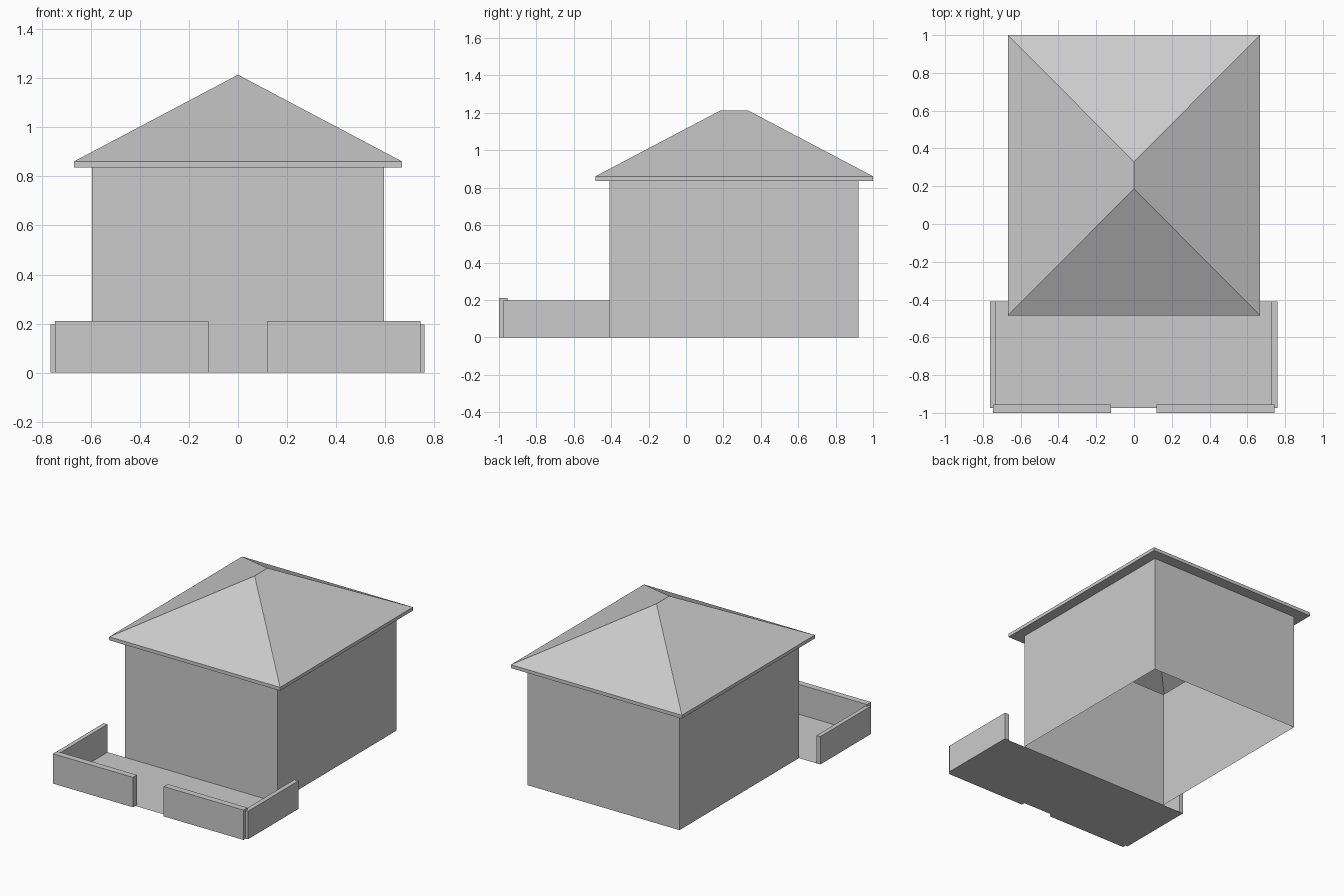
import bpy
import bmesh

if "Cube" in bpy.data.objects:
    bpy.data.objects.remove(bpy.data.objects["Cube"])

grey = bpy.data.materials.new("plain grey")
grey.diffuse_color = (0.6, 0.6, 0.6, 1.0)
grey.use_nodes = True
grey.node_tree.nodes["Principled BSDF"].inputs["Base Color"].default_value = grey.diffuse_color


def finish(name, bm):
    mesh = bpy.data.meshes.new(name)
    bm.to_mesh(mesh)
    bm.free()
    mesh.materials.append(grey)
    obj = bpy.data.objects.new(name, mesh)
    bpy.context.collection.objects.link(obj)
    return obj


def ring(bm, hx, y0, y1, z):
    """Rectangle of vertices, counter-clockwise from the front left."""
    return [bm.verts.new((x, y, z))
            for x, y in ((-hx, y0), (hx, y0), (hx, y1), (-hx, y1))]


def bridge(bm, low, high):
    for i in range(4):
        j = (i + 1) % 4
        bm.faces.new((low[i], low[j], high[j], high[i]))


def box(name, x0, x1, y0, y1, z1):
    bm = bmesh.new()
    low, high = ring(bm, 1, y0, y1, 0), ring(bm, 1, y0, y1, z1)
    for v in bm.verts:
        v.co.x = x0 if v.co.x < 0 else x1
    bridge(bm, low, high)
    bm.faces.new(low[::-1])
    bm.faces.new(high)
    return finish(name, bm)


# House walls: thin shell, open below and above
bm = bmesh.new()
bridge(bm, ring(bm, 0.595, -0.41, 0.922, 0), ring(bm, 0.595, -0.41, 0.922, 0.837))
finish("house_walls", bm)

# Hipped roof: soffit, fascia and four slopes, hollow inside
bm = bmesh.new()
soffit = ring(bm, 0.595, -0.41, 0.922, 0.837)
eave_low = ring(bm, 0.668, -0.484, 1.0, 0.837)
eave_top = ring(bm, 0.668, -0.484, 1.0, 0.861)
bridge(bm, soffit, eave_low)
bridge(bm, eave_low, eave_top)
ridge_front = bm.verts.new((0, 0.186, 1.214))
ridge_back = bm.verts.new((0, 0.33, 1.214))
fl, fr, br, bl = eave_top
bm.faces.new((fl, fr, ridge_front))
bm.faces.new((fr, br, ridge_back, ridge_front))
bm.faces.new((br, bl, ridge_back))
bm.faces.new((bl, fl, ridge_front, ridge_back))
finish("hipped_roof", bm)

# Patio floor sheet
bm = bmesh.new()
bm.faces.new(ring(bm, 0.761, -0.975, -0.41, 0))
finish("patio_floor", bm)

# Low garden walls: two sides, and two in front with an entrance gap
box("left_garden_wall", -0.763, -0.733, -0.975, -0.41, 0.197)
box("right_garden_wall", 0.728, 0.76, -0.975, -0.41, 0.197)
box("front_left_garden_wall", -0.746, -0.121, -1.0, -0.955, 0.211)
box("front_right_garden_wall", 0.119, 0.743, -1.0, -0.955, 0.211)
